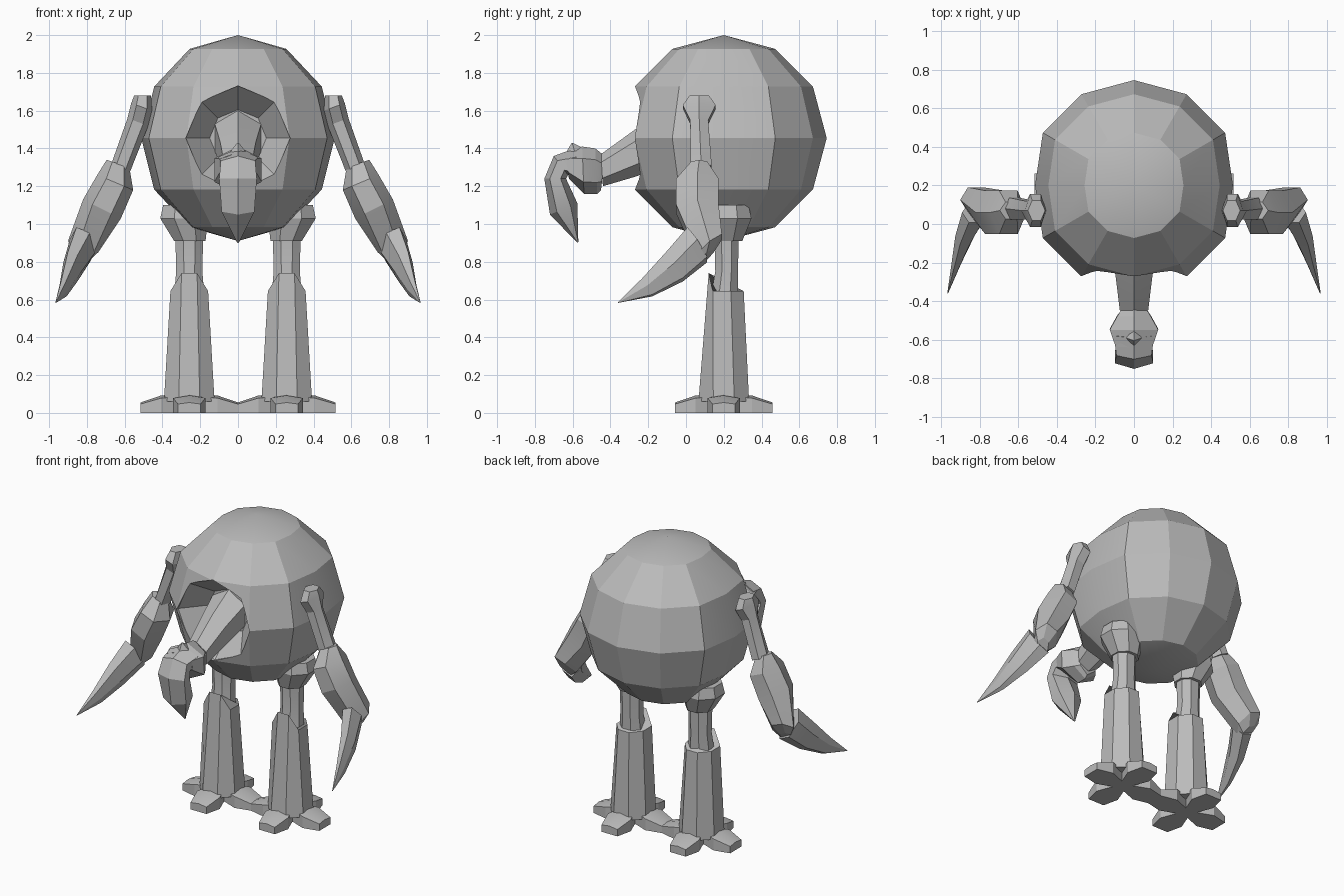
import bpy, bmesh
from math import sin, cos, pi, radians
from mathutils import Vector

cube = bpy.data.objects.get("Cube")
if cube:
    bpy.data.objects.remove(cube, do_unlink=True)

grey = bpy.data.materials.new("stone_grey")
grey.use_nodes = True
grey.diffuse_color = (0.5, 0.5, 0.5, 1)
grey.node_tree.nodes["Principled BSDF"].inputs["Base Color"].default_value = grey.diffuse_color


def ring(c, u, v, n=6, phase=0.0):
    """Closed n-sided section around c, spanned by half-axes u and v."""
    c, u, v = Vector(c), Vector(u), Vector(v)
    angles = [phase + 2 * pi * i / n for i in range(n)]
    return [c + u * cos(a) + v * sin(a) for a in angles]


def finish(name, bm, angle=20):
    bmesh.ops.recalc_face_normals(bm, faces=bm.faces)
    mesh = bpy.data.meshes.new(name)
    bm.to_mesh(mesh)
    bm.free()
    mesh.materials.append(grey)
    obj = bpy.data.objects.new(name, mesh)
    bpy.context.collection.objects.link(obj)
    smooth(obj, angle)
    return obj


def smooth(obj, angle):
    bpy.ops.object.select_all(action='DESELECT')
    obj.select_set(True)
    bpy.context.view_layer.objects.active = obj
    bpy.ops.object.shade_smooth_by_angle(angle=radians(angle))


def loft(name, rings, side=1):
    """Skin a list of equal-sized sections, mirrored in x when side is -1."""
    bm = bmesh.new()
    rows = [[bm.verts.new((p.x * side, p.y, p.z)) for p in r] for r in rings]
    n = len(rows[0])
    for a, b in zip(rows, rows[1:]):
        for i in range(n):
            j = (i + 1) % n
            bm.faces.new((a[i], a[j], b[j], b[i]))
    bm.faces.new(rows[0])
    bm.faces.new(rows[-1])
    return finish(name, bm)


def span(a, b, half_width, n=6):
    """Section on the centre plane, from (y, z) point a to b."""
    a, b = Vector((0, *a)), Vector((0, *b))
    return ring((a + b) / 2, (a - b) / 2, (half_width, 0, 0), n)


# Round body, slightly flattened at the sides
R, CY, CZ = 0.545, 0.2, 1.455
bm = bmesh.new()
bmesh.ops.create_uvsphere(bm, u_segments=12, v_segments=6, radius=R)
for v in bm.verts:
    if abs(v.co.y) < 0.01:
        v.co.x *= 0.94
    v.co += Vector((0, CY, CZ))
body = finish("body", bm)

# Neck socket cut into the front of the body
socket = loft("socket_cutter", [
    ring((0, y, CZ), (r, 0, 0), (0, 0, r), 8)
    for y, r in ((-0.5, 0.276), (-0.25, 0.276), (-0.1, 0.15))])
socket.hide_render = True
cut = body.modifiers.new("socket", 'BOOLEAN')
cut.operation = 'DIFFERENCE'
cut.object = socket
bpy.context.view_layer.update()
graph = bpy.context.evaluated_depsgraph_get()
carved = bpy.data.meshes.new_from_object(body.evaluated_get(graph))
body.modifiers.clear()
body.data = carved
bpy.data.objects.remove(socket, do_unlink=True)
smooth(body, 28)

# Neck, skull, crest and hooked beak
loft("neck", [span((-0.05, 1.63), (-0.05, 1.33), 0.15),
              span((-0.27, 1.50), (-0.27, 1.25), 0.11),
              span((-0.45, 1.37), (-0.44, 1.20), 0.085)])
loft("skull", [span((-0.43, 1.36), (-0.45, 1.18), 0.07),
               span((-0.48, 1.40), (-0.47, 1.16), 0.10),
               span((-0.55, 1.41), (-0.54, 1.16), 0.145),
               span((-0.64, 1.38), (-0.62, 1.24), 0.11)])
loft("crest", [span((-0.64, 1.37), (-0.54, 1.40), 0.04, 4),
               span((-0.605, 1.43), (-0.60, 1.43), 0.004, 4)])
loft("beak", [span((-0.59, 1.40), (-0.55, 1.22), 0.12),
              span((-0.70, 1.36), (-0.625, 1.26), 0.105),
              span((-0.75, 1.24), (-0.635, 1.24), 0.115),
              span((-0.72, 1.05), (-0.575, 1.11), 0.10),
              span((-0.575, 0.90), (-0.57, 0.905), 0.005)])

HX, HY = 0.258, 0.2


def column(name, levels, side, n=8):
    """Upright part from (x, y, z, half x, half y) levels."""
    return loft(name, [ring((x, y, z), (rx, 0, 0), (0, ry, 0), n, pi / n)
                       for x, y, z, rx, ry in levels], side)


for label, s in (("left", 1), ("right", -1)):
    # Arm
    loft(label + "_upper_arm", [
        ring((0.505, 0.07, 1.68), (0.045, 0, 0), (0, 0.06, 0)),
        ring((0.51, 0.07, 1.62), (0.055, 0, 0.02), (0, 0.10, 0)),
        ring((0.53, 0.07, 1.54), (0.055, 0, 0.02), (0, 0.055, 0)),
        ring((0.62, 0.08, 1.30), (0.05, 0, 0.02), (0, 0.065, 0))], s)
    loft(label + "_forearm", [
        ring((0.635, 0.07, 1.32), (0.06, 0, 0.02), (0, 0.05, 0)),
        ring((0.65, 0.06, 1.22), (0.095, 0, 0.04), (0, 0.13, 0)),
        ring((0.72, 0.06, 1.08), (0.10, 0, 0.05), (0, 0.13, 0)),
        ring((0.82, 0.125, 0.88), (0.08, 0, 0.03), (0, 0.075, 0.06)),
        ring((0.83, 0.11, 0.83), (0.04, 0, 0.02), (0, 0.04, 0.03))], s)
    loft(label + "_claw", [
        ring((0.82, 0.06, 0.89), (0.07, 0, 0.03), (0, -0.06, 0.09)),
        ring((0.875, -0.06, 0.775), (0.05, 0, 0.02), (0, -0.05, 0.08)),
        ring((0.92, -0.205, 0.665), (0.025, 0, 0.01), (0, -0.03, 0.05)),
        ring((0.965, -0.36, 0.584), (0.002, 0, 0), (0, 0, 0.002))], s)

    # Leg: hip joint, thigh and wide shin guard
    column(label + "_hip", [(0.285, 0.22, 1.10, 0.12, 0.12),
                            (0.285, 0.22, 1.03, 0.137, 0.137),
                            (0.255, 0.215, 0.91, 0.09, 0.09)], s)
    column(label + "_thigh", [(HX, 0.215, 0.95, 0.08, 0.07),
                              (HX, 0.215, 0.75, 0.075, 0.065),
                              (HX, 0.20, 0.58, 0.09, 0.08)], s)
    shin = column(label + "_shin", [(HX, HY, 0.06, 0.145, 0.145),
                                    (HX, HY - 0.01, 0.645, 0.108, 0.125)], s)
    for v in shin.data.vertices:
        if v.co.z > 0.6 and v.co.y < 0.1:
            v.co.z = 0.74
            v.co.y = 0.12

    # Foot: four tapered toes in a cross
    for k, toe in enumerate(("outer", "back", "inner", "front")):
        d = Vector((cos(k * pi / 2), sin(k * pi / 2), 0))
        side = Vector((-d.y, d.x, 0))
        up = Vector((0, 0, 1))
        rings = []
        for dist, w, h in ((0, 0.03, 0.10), (0.06, 0.05, 0.10),
                           (0.15, 0.085, 0.092), (0.258, 0.06, 0.055)):
            c = Vector((HX, HY, 0)) + d * dist
            rings.append([c - side * w, c + side * w,
                          c + side * w + up * h * 0.85, c + up * h,
                          c - side * w + up * h * 0.85])
        loft(f"{label}_{toe}_toe", rings, s)
